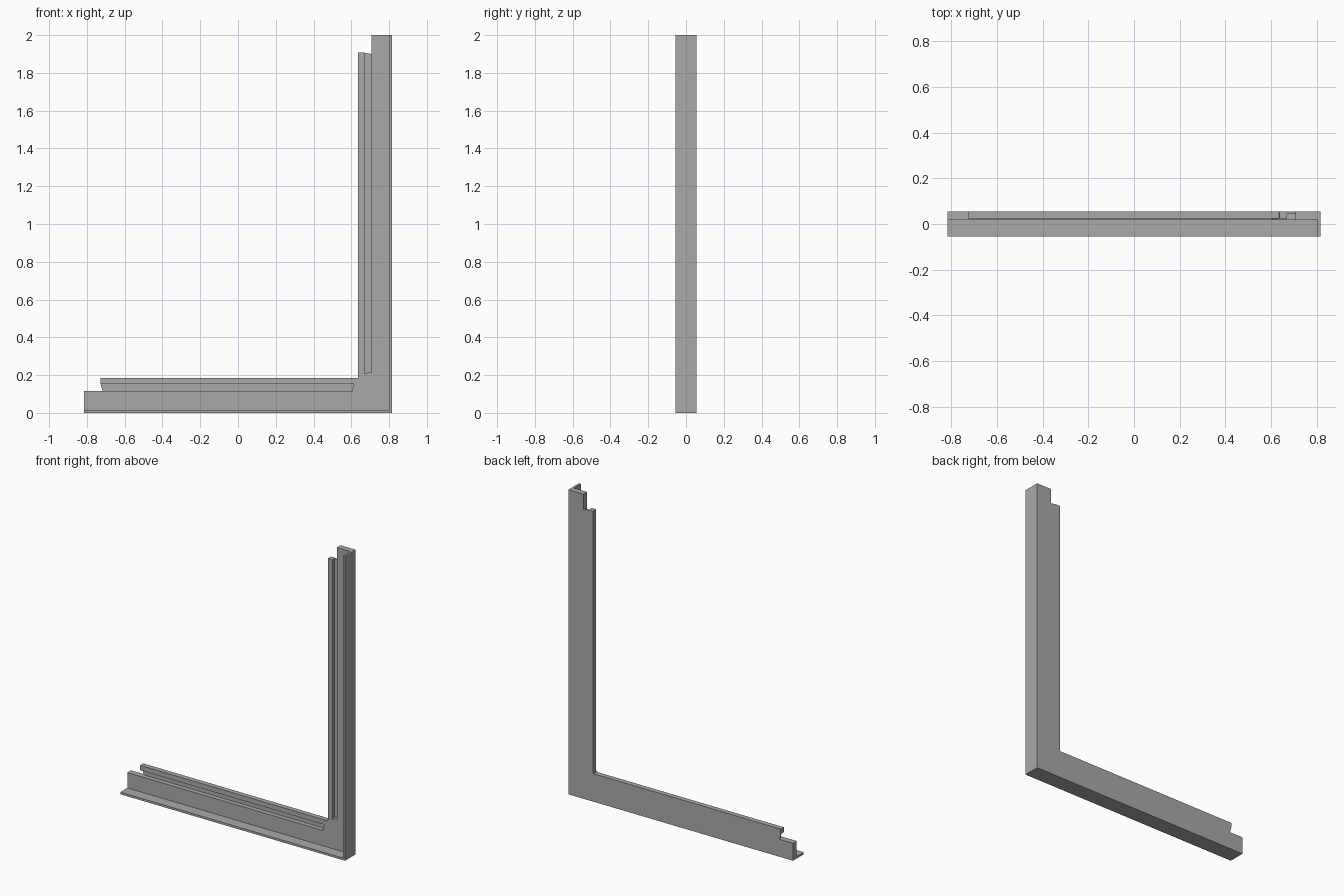
import bpy, bmesh, math

cube = bpy.data.objects.get("Cube")
if cube:
    bpy.data.objects.remove(cube, do_unlink=True)

grey = bpy.data.materials.new("mid_grey")
grey.use_nodes = True
COLOUR = (0.4, 0.4, 0.4, 1)
grey.diffuse_color = COLOUR
grey.node_tree.nodes["Principled BSDF"].inputs["Base Color"].default_value = COLOUR

# Depth levels, from the open front to the flush back
FRONT, BACK = -0.0555, 0.0555
WEB, LIP, NECK = 0.017, 0.023, 0.047
# Distances across the two legs
LEFT, RIGHT, TOP = -0.8165, 0.8165, 2.0
FLANGE = 0.014
WEB_X, NECK_X, LIP_X = 0.706, 0.669, 0.636
WEB_Z, NECK_Z, LIP_Z = 0.115, 0.152, 0.184
LIP_LEFT, LIP_TOP = -0.727, 1.907


def plate(name, outline, front, back=BACK):
    """Extrude an x-z outline through the depth."""
    bm = bmesh.new()
    face = bm.faces.new([bm.verts.new((x, front, z)) for x, z in outline])
    new = bmesh.ops.extrude_face_region(bm, geom=[face])["geom"]
    moved = [v for v in new if isinstance(v, bmesh.types.BMVert)]
    bmesh.ops.translate(bm, verts=moved, vec=(0, back - front, 0))
    bmesh.ops.recalc_face_normals(bm, faces=bm.faces)
    mesh = bpy.data.meshes.new(name)
    bm.to_mesh(mesh)
    bm.free()
    mesh.materials.append(grey)
    obj = bpy.data.objects.new(name, mesh)
    bpy.context.collection.objects.link(obj)
    return obj


# Main L-shaped web with a rounded inner corner
radius = 0.1
steps = 12
arc = []
for i in range(steps + 1):
    a = math.pi / 2 * (1 + i / steps)
    arc.append((WEB_X + radius * math.cos(a), WEB_Z + radius * math.sin(a)))
plate("corner_web", [(LEFT, 0), (RIGHT, 0), (RIGHT, TOP), (WEB_X, TOP)]
      + arc + [(LEFT, WEB_Z)], WEB)

# Thin outer flange running along the bottom and the side
plate("outer_flange", [(LEFT, 0), (RIGHT, 0), (RIGHT, TOP), (RIGHT - FLANGE, TOP),
                       (RIGHT - FLANGE, FLANGE), (LEFT, FLANGE)], FRONT, WEB)

# Thin neck at the back of the groove, with slanted ends
plate("groove_neck", [(LIP_LEFT + 0.01, WEB_Z), (WEB_X, WEB_Z), (WEB_X, LIP_TOP - 0.007),
                      (NECK_X, LIP_TOP), (NECK_X, NECK_Z), (LIP_LEFT, NECK_Z)], NECK)

# Raised inner lip
plate("inner_lip", [(LIP_LEFT, NECK_Z), (NECK_X, NECK_Z), (NECK_X, LIP_TOP),
                    (LIP_X, LIP_TOP), (LIP_X, LIP_Z), (LIP_LEFT, LIP_Z)], LIP)
